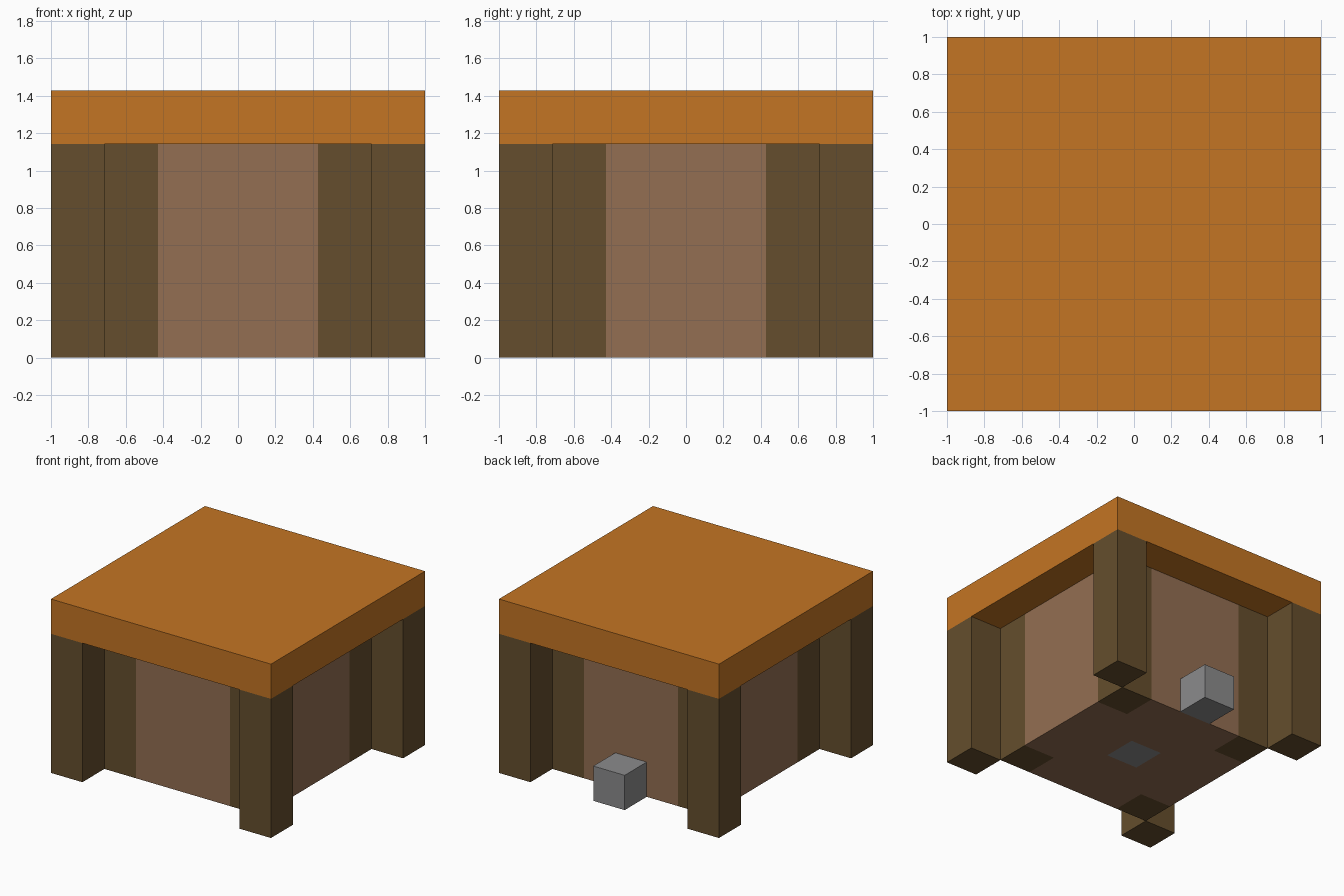
import bpy
import bmesh
from mathutils import Vector

cube = bpy.data.objects.get("Cube")
if cube:
    bpy.data.objects.remove(cube, do_unlink=True)

U = 2 / 7            # block module: leg width, slab thickness, small box
BODY = 1 - U         # half width of the body
POST = BODY - U      # inner edge of the corner posts
TOP = 4 * U          # underside of the slab


def material(name, rgb):
    mat = bpy.data.materials.new(name)
    mat.use_nodes = True
    mat.diffuse_color = (*rgb, 1)
    mat.node_tree.nodes["Principled BSDF"].inputs["Base Color"].default_value = (*rgb, 1)
    return mat


orange = material("orange", (0.552, 0.178, 0.017))
dark_wood = material("dark wood", (0.130, 0.076, 0.026))
brown = material("brown", (0.292, 0.156, 0.084))
grey = material("grey", (0.258, 0.258, 0.262))


def box(name, low, high, *mats, cuts=(), rule=None):
    """Box between two corners, sliced in x and y at the cuts, coloured by rule."""
    low, high = Vector(low), Vector(high)
    bm = bmesh.new()
    bmesh.ops.create_cube(bm, size=1)
    for v in bm.verts:
        v.co = (low + high) / 2 + v.co * (high - low)
    for c in cuts:
        for axis in (Vector((1, 0, 0)), Vector((0, 1, 0))):
            geom = bm.verts[:] + bm.edges[:] + bm.faces[:]
            bmesh.ops.bisect_plane(bm, geom=geom, plane_co=axis * c, plane_no=axis)
    if rule:
        for f in bm.faces:
            f.material_index = rule(f.calc_center_median())
    mesh = bpy.data.meshes.new(name)
    bm.to_mesh(mesh)
    bm.free()
    for m in mats:
        mesh.materials.append(m)
    obj = bpy.data.objects.new(name, mesh)
    bpy.context.collection.objects.link(obj)
    return obj


# Slab on top
box("top_slab", (-1, -1, TOP), (1, 1, TOP + U), orange)


# Body with dark corner posts and a grey square in the middle of the base
def body_colour(c):
    if min(abs(c.x), abs(c.y)) > POST:
        return 1
    if c.z < 0.01 and max(abs(c.x), abs(c.y)) < U / 2:
        return 2
    return 0


box("body", (-BODY, -BODY, 0), (BODY, BODY, TOP), brown, dark_wood, grey,
    cuts=(-POST, -U / 2, U / 2, POST), rule=body_colour)

# Outer corner legs
for x, side in ((-1, "right"), (1, "left")):
    for y, end in ((-1, "front"), (1, "back")):
        xs, ys = sorted((x, x * BODY)), sorted((y, y * BODY))
        box(f"{end}_{side}_leg", (xs[0], ys[0], 0), (xs[1], ys[1], TOP), dark_wood)

# Small box standing against the back wall
box("back_box", (-U / 2, BODY, 0), (U / 2, 1, U), grey)
